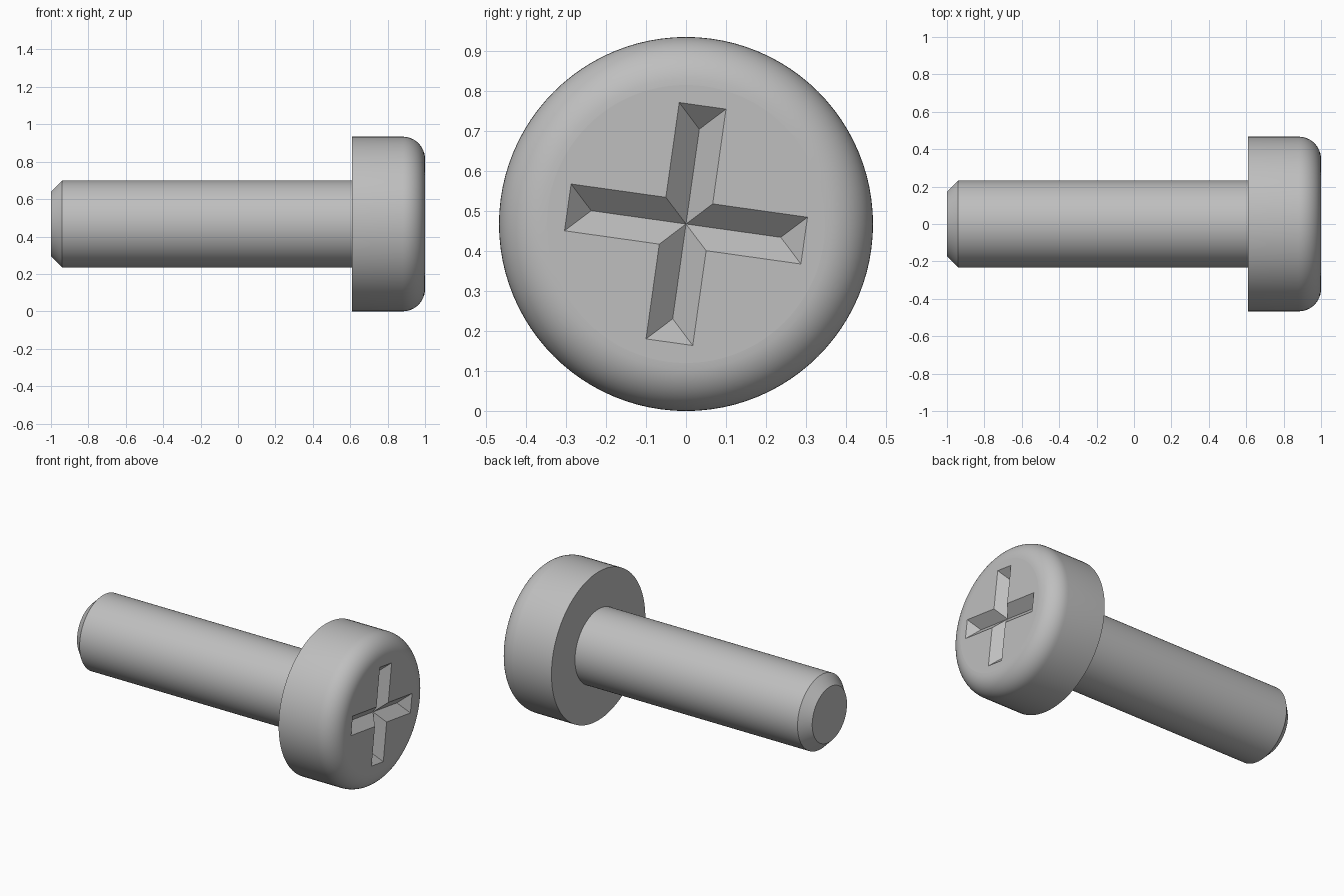
import bpy, bmesh, math
from mathutils import Matrix, Vector

cube = bpy.data.objects.get("Cube")
if cube:
    bpy.data.objects.remove(cube, do_unlink=True)

HEAD_R, SHANK_R = 0.467, 0.233
HEAD_BACK, FILLET, CHAMFER = 0.61, 0.12, 0.06
SIDES = 96

steel = bpy.data.materials.new("grey_steel")
steel.use_nodes = True
GREY = (0.52, 0.52, 0.52, 1)
steel.diffuse_color = GREY
steel.node_tree.nodes["Principled BSDF"].inputs["Base Color"].default_value = GREY


def add_object(name, bm):
    bmesh.ops.recalc_face_normals(bm, faces=bm.faces)
    mesh = bpy.data.meshes.new(name)
    bm.to_mesh(mesh)
    bm.free()
    mesh.materials.append(steel)
    obj = bpy.data.objects.new(name, mesh)
    obj.location.z = HEAD_R
    bpy.context.collection.objects.link(obj)
    return obj


def lathe(name, profile):
    """Turn (x, radius) points around the x axis and cap both ends."""
    bm = bmesh.new()
    rings = []
    for x, r in profile:
        angles = [math.tau * i / SIDES for i in range(SIDES)]
        rings.append([bm.verts.new((x, r * math.cos(a), r * math.sin(a))) for a in angles])
    for lower, upper in zip(rings, rings[1:]):
        for i in range(SIDES):
            j = (i + 1) % SIDES
            bm.faces.new((lower[i], lower[j], upper[j], upper[i]))
    bm.faces.new(rings[0])
    bm.faces.new(rings[-1])
    return add_object(name, bm)


def cross_cutter(name, half_width, length, depth, tilt):
    """Four V-shaped grooves meeting at a point, extended above the surface."""
    rise = 0.02
    grow = 1 + rise / depth
    reach = length - half_width
    w, end = half_width * grow, reach + half_width * grow
    bm = bmesh.new()
    centre = bm.verts.new((1 - depth, 0, 0))
    arms = []
    for k in range(4):
        turn = Matrix.Rotation(k * math.pi / 2 - tilt, 3, 'X')
        points = [(1 + rise, w, w), (1 + rise, w, end), (1 + rise, -w, end), (1 - depth, 0, reach)]
        arms.append([bm.verts.new(turn @ Vector(p)) for p in points])
    outline = []
    for k, (inner, near, far, ridge) in enumerate(arms):
        other = arms[(k + 1) % 4][0]
        bm.faces.new((centre, inner, near, ridge))
        bm.faces.new((centre, ridge, far, other))
        bm.faces.new((near, far, ridge))
        outline += [inner, near, far]
    bm.faces.new(outline)
    return add_object(name, bm)


# Shank with chamfered tip, flat-backed head and rounded head rim
profile = [(-1, SHANK_R - CHAMFER), (-1 + CHAMFER, SHANK_R),
           (HEAD_BACK, SHANK_R), (HEAD_BACK, HEAD_R)]
for i in range(13):
    a = i / 12 * math.pi / 2
    profile.append((1 - FILLET + FILLET * math.sin(a), HEAD_R - FILLET + FILLET * math.cos(a)))
screw = lathe("screw_body", profile)

# Cross recess in the head
cutter = cross_cutter("recess_cutter", 0.059, 0.298, 0.06, math.radians(8))
cut = screw.modifiers.new("cross_recess", 'BOOLEAN')
cut.operation, cut.solver, cut.object = 'DIFFERENCE', 'EXACT', cutter
bpy.ops.object.select_all(action='DESELECT')
screw.select_set(True)
bpy.context.view_layer.objects.active = screw
bpy.ops.object.modifier_apply(modifier=cut.name)
bpy.data.objects.remove(cutter, do_unlink=True)

# Smooth turned surfaces, flat end faces
bpy.ops.object.shade_smooth_by_angle(angle=math.radians(30))
for face in screw.data.polygons:
    if abs(face.normal.x) > 0.999:
        face.use_smooth = False
